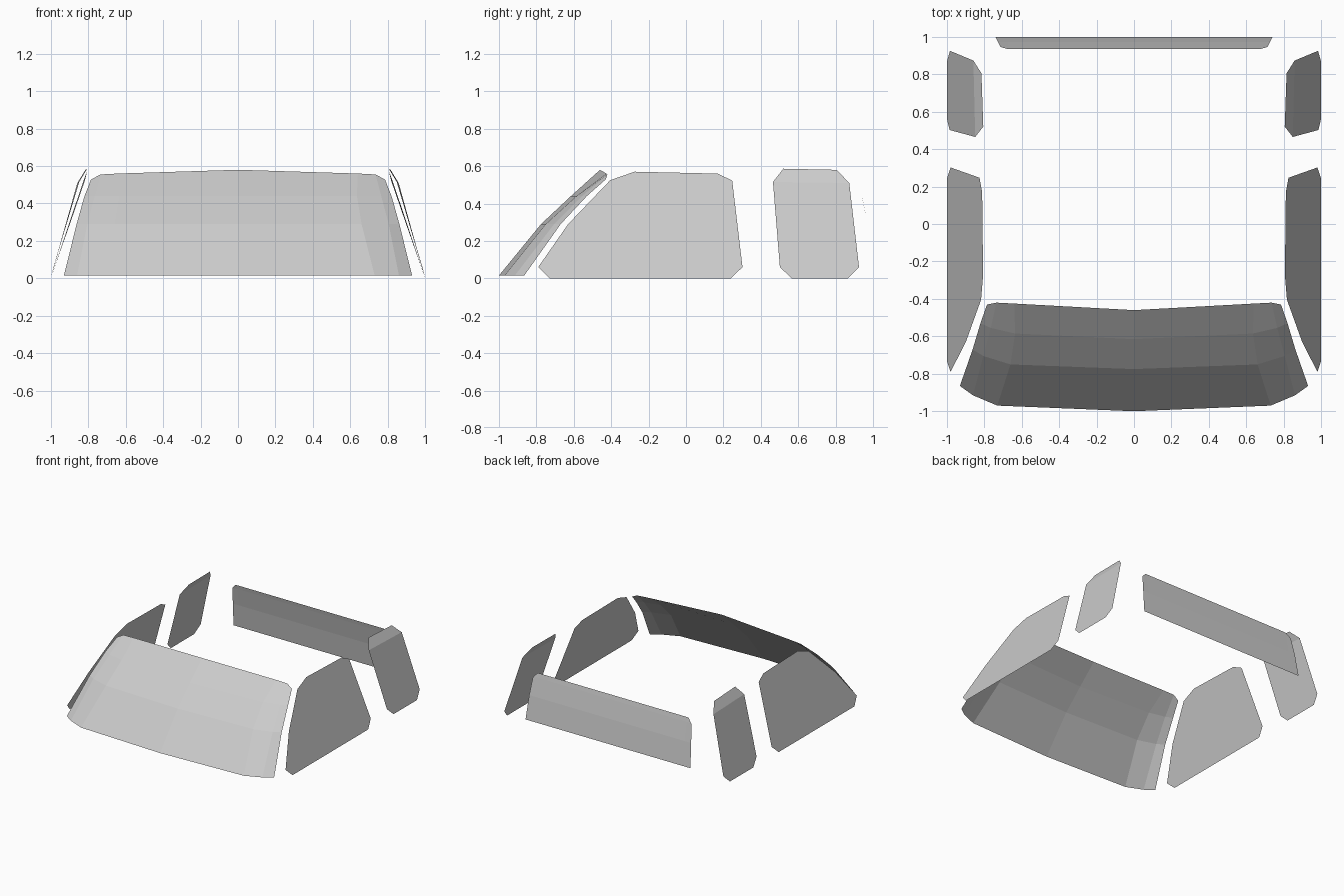
import bpy


def add_mesh(name, verts, faces):
    mesh = bpy.data.meshes.new(name)
    mesh.from_pydata(verts, [], faces)
    mesh.update()
    obj = bpy.data.objects.new(name, mesh)
    bpy.context.collection.objects.link(obj)
    return obj


def add_sheet(name, half_rows):
    """Thin sheet from rows listed centre to right edge, mirrored across x."""
    rows = [[(-x, y, z) for x, y, z in r[:0:-1]] + r for r in half_rows]
    n = len(rows[0])
    faces = [(r * n + c, r * n + c + 1, (r + 1) * n + c + 1, (r + 1) * n + c)
             for r in range(len(rows) - 1) for c in range(n - 1)]
    return add_mesh(name, [p for r in rows for p in r], faces)


def add_side_pair(name, verts, faces):
    add_mesh("right_" + name, verts, faces)
    add_mesh("left_" + name, [(-x, y, z) for x, y, z in verts],
             [f[::-1] for f in faces])


# Windshield: curved around the sides and bent across the middle
add_sheet("windshield", [
    [(0, -1.0, .015), (.73, -.97, .015), (.86, -.915, .015), (.93, -.865, .015)],
    [(0, -.775, .29), (.66, -.75, .29), (.805, -.705, .29), (.862, -.67, .29)],
    [(0, -.615, .44), (.635, -.585, .44), (.765, -.555, .44), (.82, -.53, .44)],
    [(0, -.46, .58), (.64, -.425, .56), (.735, -.42, .555), (.785, -.43, .528)],
])

# Rear window: leaning forward with clipped top corners
add_sheet("rear_window", [
    [(0, 1.0, .09), (.67, 1.0, .09), (.74, 1.0, .09)],
    [(0, .972, .28), (.67, .972, .28), (.727, .972, .28)],
    [(0, .943, .425), (.67, .943, .425), (.712, .945, .42)],
    [(0, .935, .46), (.67, .935, .46), (.68, .936, .455)],
])

# Front side windows: flat, sloping inward
add_side_pair("front_side_window", [
    (.98, -.79, .06), (1, -.73, 0), (1, .24, 0), (.98, .302, .06),
    (.825, .247, .523), (.811, .168, .56), (.806, -.275, .57),
    (.817, -.405, .525), (.898, -.63, .29)], [tuple(range(9))])

# Rear side windows: lower pane with a bent upper strip
add_side_pair("rear_side_window", [
    (.985, .502, .06), (1, .565, 0), (1, .865, 0), (.983, .925, .06),
    (.858, .873, .51), (.815, .805, .58), (.805, .52, .586),
    (.848, .465, .515)], [(0, 1, 2, 3, 4, 7), (7, 4, 5, 6)])
